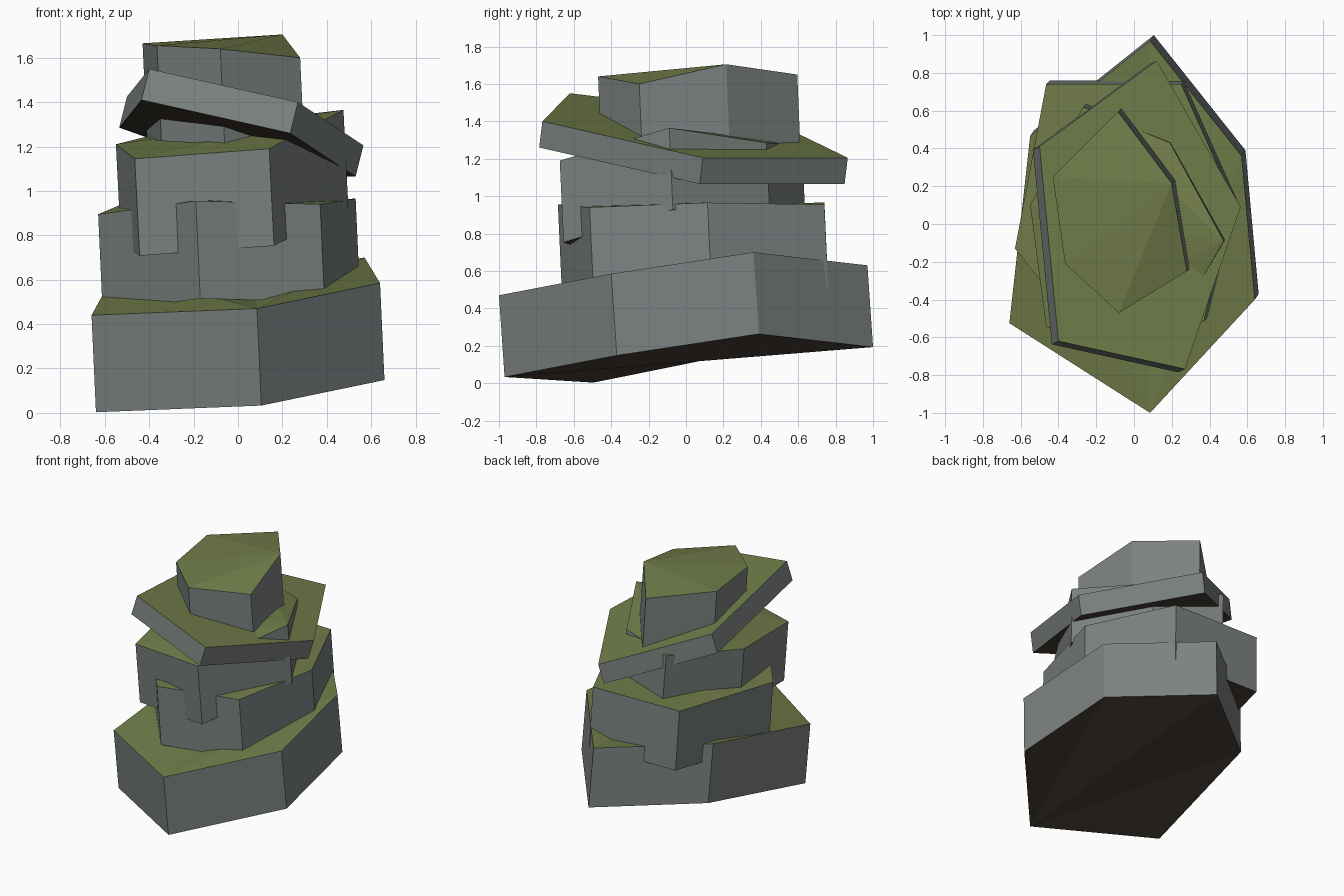
import bpy
import bmesh
from mathutils import Vector

cube = bpy.data.objects.get("Cube")
if cube:
    bpy.data.objects.remove(cube, do_unlink=True)


def material(name, rgb):
    mat = bpy.data.materials.new(name)
    mat.use_nodes = True
    mat.diffuse_color = (*rgb, 1)
    mat.node_tree.nodes["Principled BSDF"].inputs["Base Color"].default_value = (*rgb, 1)
    return mat


MATERIALS = [
    material("stone_grey", (0.20, 0.225, 0.22)),
    material("moss_green", (0.165, 0.205, 0.068)),
    material("earth_brown", (0.062, 0.048, 0.036)),
]


def slab(name, top, drop):
    """Skewed prism: the top outline is swept along drop.
    The caps are fanned from the first outline point."""
    bm = bmesh.new()
    upper = [bm.verts.new(p) for p in top]
    lower = [bm.verts.new(Vector(p) + Vector(drop)) for p in top]
    count = len(top)
    for i in range(count):
        j = (i + 1) % count
        bm.faces.new((lower[i], lower[j], upper[j], upper[i])).material_index = 0
    for i in range(1, count - 1):
        bm.faces.new((upper[0], upper[i], upper[i + 1])).material_index = 1
        bm.faces.new((lower[0], lower[i + 1], lower[i])).material_index = 2
    mesh = bpy.data.meshes.new(name)
    bm.to_mesh(mesh)
    bm.free()
    for mat in MATERIALS:
        mesh.materials.append(mat)
    obj = bpy.data.objects.new(name, mesh)
    bpy.context.collection.objects.link(obj)
    return obj


# Wide foundation rock
slab("base_rock",
     [(0.085, -1, 0.47), (0.64, -0.4, 0.585), (0.57, 0.36, 0.7),
      (0.085, 0.97, 0.63), (-0.55, 0.465, 0.64), (-0.66, -0.525, 0.44)],
     (0.02, 0.03, -0.437))

# Second rock, sunk into the base
slab("lower_rock",
     [(-0.19, -0.685, 0.955), (0.37, -0.515, 0.94), (0.53, 0.115, 0.965),
      (0.25, 0.74, 0.955), (-0.465, 0.74, 0.965), (-0.63, -0.13, 0.895)],
     (0.02, 0.02, -0.44))

# Third rock, with one corner poking through the tilted slab
slab("middle_rock",
     [(0.475, -0.09, 1.365), (0.19, 0.43, 1.285), (-0.27, 0.62, 1.28),
      (-0.55, 0.1, 1.21), (-0.465, -0.545, 1.145), (0.14, -0.675, 1.19)],
     (0.022, 0.02, -0.437))

# Thin tilted five-sided slab
slab("tilted_slab",
     [(-0.4, -0.62, 1.55), (0.27, -0.768, 1.4), (0.565, 0.09, 1.205),
      (0.12, 0.865, 1.205), (-0.5, 0.41, 1.425)],
     (-0.035, -0.017, -0.14))

# Small cap rock
slab("cap_rock",
     [(0.2, 0.215, 1.705), (-0.085, 0.595, 1.65), (-0.43, 0.25, 1.665),
      (-0.365, -0.21, 1.655), (-0.08, -0.47, 1.64), (0.28, -0.25, 1.6)],
     (0.02, 0.018, -0.43))
